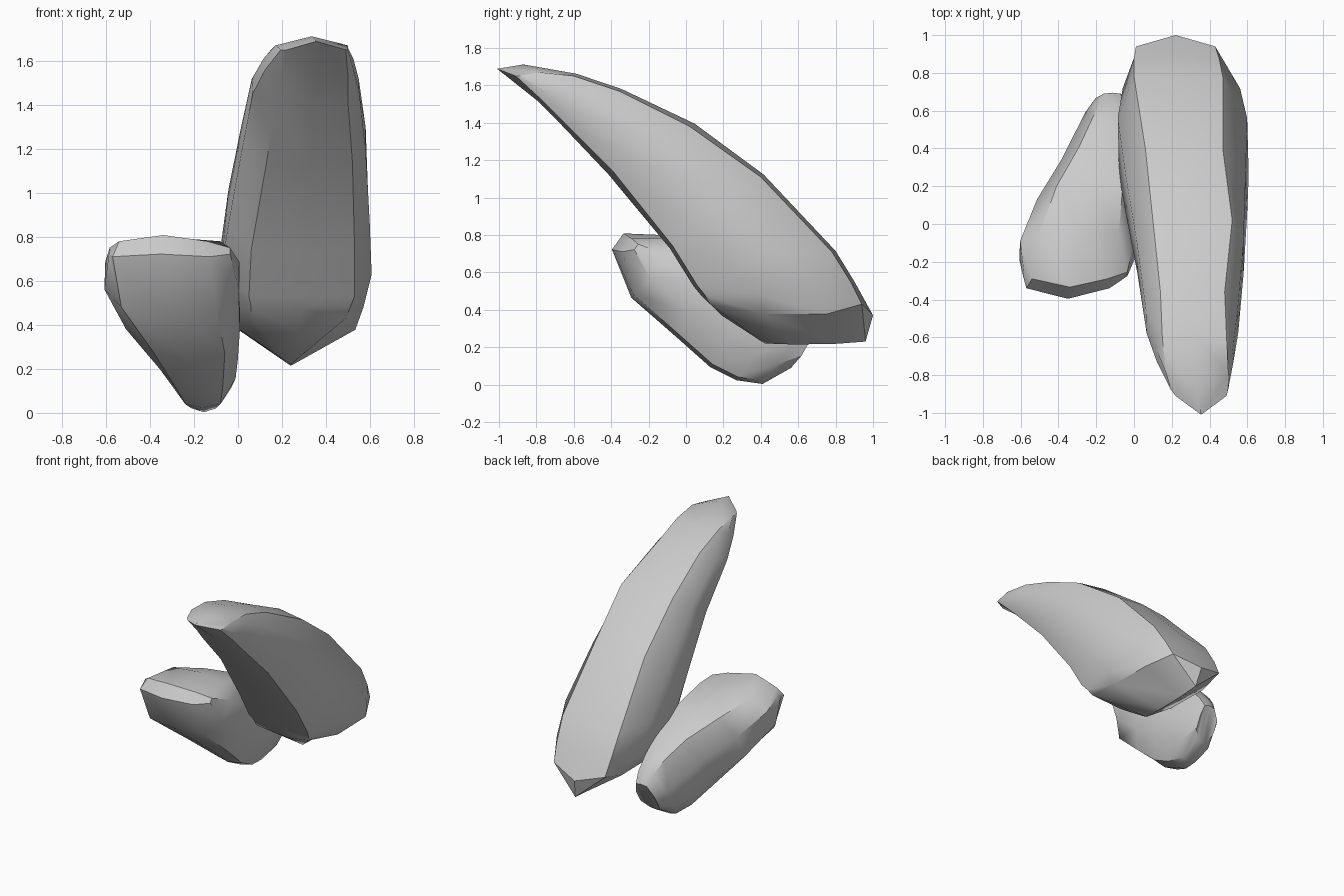
import bpy
import bmesh
from math import radians
from mathutils import Vector

# Remove the default object only
default_cube = bpy.data.objects.get("Cube")
if default_cube:
    bpy.data.objects.remove(default_cube, do_unlink=True)


def make_material(name, colour):
    material = bpy.data.materials.new(name)
    material.use_nodes = True
    material.diffuse_color = colour
    for node in material.node_tree.nodes:
        if node.type == 'BSDF_PRINCIPLED':
            node.inputs["Base Color"].default_value = colour
    return material


stone_grey = make_material("stone grey", (0.6, 0.6, 0.6, 1))


def section_points(under, side, upper, under_x, side_x, upper_x, shift=(0, 0), bulge=0.02):
    """Ten-sided cross-section: under edge, rounded flank, upper edge, rounded flank."""
    under, side, upper, shift = (Vector((0, *p)) for p in (under, side, upper, shift))
    outward = (under - upper).normalized() * bulge

    def at(x, point):
        return Vector((x, point.y, point.z))

    def flank(edge, edge_x, i):
        x = side_x[i] + (edge_x[i] - side_x[i]) * 0.14
        return at(x, side.lerp(edge, 0.42))

    under_middle = at(sum(under_x) / 2, under + outward + shift)
    upper_middle = at(sum(upper_x) / 2, upper - outward + shift)
    return [at(under_x[0], under), under_middle, at(under_x[1], under),
            flank(under, under_x, 1), flank(upper, upper_x, 1),
            at(upper_x[1], upper), upper_middle, at(upper_x[0], upper),
            flank(upper, upper_x, 0), flank(under, under_x, 0)]


def close_end(bm, ring):
    """Close an end with two middle quads and a quad on each flank."""
    for corners in ((0, 1, 6, 7), (1, 2, 5, 6), (0, 7, 8, 9), (2, 3, 4, 5)):
        bm.faces.new([ring[i] for i in corners])


def loft_rock(name, sections):
    bm = bmesh.new()
    rings = [[bm.verts.new(p) for p in section_points(*s)] for s in sections]
    for ring, following in zip(rings, rings[1:]):
        for i in range(len(ring)):
            j = (i + 1) % len(ring)
            bm.faces.new((ring[i], ring[j], following[j], following[i]))
    close_end(bm, rings[0])
    close_end(bm, rings[-1])
    bmesh.ops.remove_doubles(bm, verts=bm.verts, dist=0.003)
    bmesh.ops.recalc_face_normals(bm, faces=bm.faces)

    mesh = bpy.data.meshes.new(name)
    bm.to_mesh(mesh)
    bm.free()
    mesh.materials.append(stone_grey)
    rock = bpy.data.objects.new(name, mesh)
    bpy.context.collection.objects.link(rock)

    # Soft faces with crisp ridges
    bpy.ops.object.select_all(action='DESELECT')
    rock.select_set(True)
    bpy.context.view_layer.objects.active = rock
    bpy.ops.object.shade_smooth_by_angle(angle=radians(38))


# Tall leaning rock, from its tip down to the ridge under its base
# Each row: under, side and upper (y, z), then their left and right x limits
loft_rock("tall_leaning_rock", [
    ((-.91, 1.65), (-.85, 1.65), (-.79, 1.67), (.22, .49), (.19, .5), (.17, .5), (-.09, .04), 0.01),
    ((-.78, 1.53), (-.7, 1.58), (-.6, 1.65), (.2, .5), (.11, .53), (.15, .49)),
    ((-.66, 1.41), (-.52, 1.48), (-.36, 1.57), (.17, .5), (.05, .56), (.14, .48)),
    ((-.39, 1.14), (-.17, 1.24), (.02, 1.38), (.13, .52), (0, .59), (.1, .52), (0, 0), 0.03),
    ((-.07, .74), (.14, .95), (.4, 1.11), (.06, .53), (-.06, .61), (.06, .47)),
    ((.06, .53), (.4, .7), (.78, .71), (.05, .53), (-.1, .62), (0, .47)),
    ((.1, .48), (.6, .48), (.88, .55), (.06, .51), (-.07, .58), (0, .45)),
    ((.13, .43), (.62, .34), (.94, .43), (.06, .49), (0, .54), (.01, .43), (.06, -.06), 0),
    ((.42, .22), (.7, .21), (.96, .23), (.24, .24), (.24, .24), (.24, .24), (0, 0), 0),
])

# Small rock, from its broad raised head down to its narrow rounded tail
loft_rock("small_rock", [
    ((-.34, .71), (-.23, .73), (-.29, .78), (-.57, -.13), (-.59, -.02), (-.54, -.14), (-.05, .02), 0.01),
    ((-.28, .48), (-.12, .62), (-.05, .78), (-.53, -.1), (-.62, .02), (-.5, -.08)),
    ((-.04, .27), (.08, .46), (.2, .7), (-.38, -.06), (-.53, .02), (-.41, -.06)),
    ((.14, .11), (.29, .33), (.41, .59), (-.28, -.07), (-.4, .01), (-.29, -.06)),
    ((.28, .04), (.42, .24), (.56, .48), (-.24, -.08), (-.33, 0), (-.22, -.06)),
    ((.42, .02), (.55, .18), (.65, .38), (-.21, -.1), (-.27, -.02), (-.18, -.06)),
    ((.57, .1), (.65, .19), (.69, .31), (-.18, -.1), (-.21, -.05), (-.16, -.07), (0, 0), 0.01),
])
